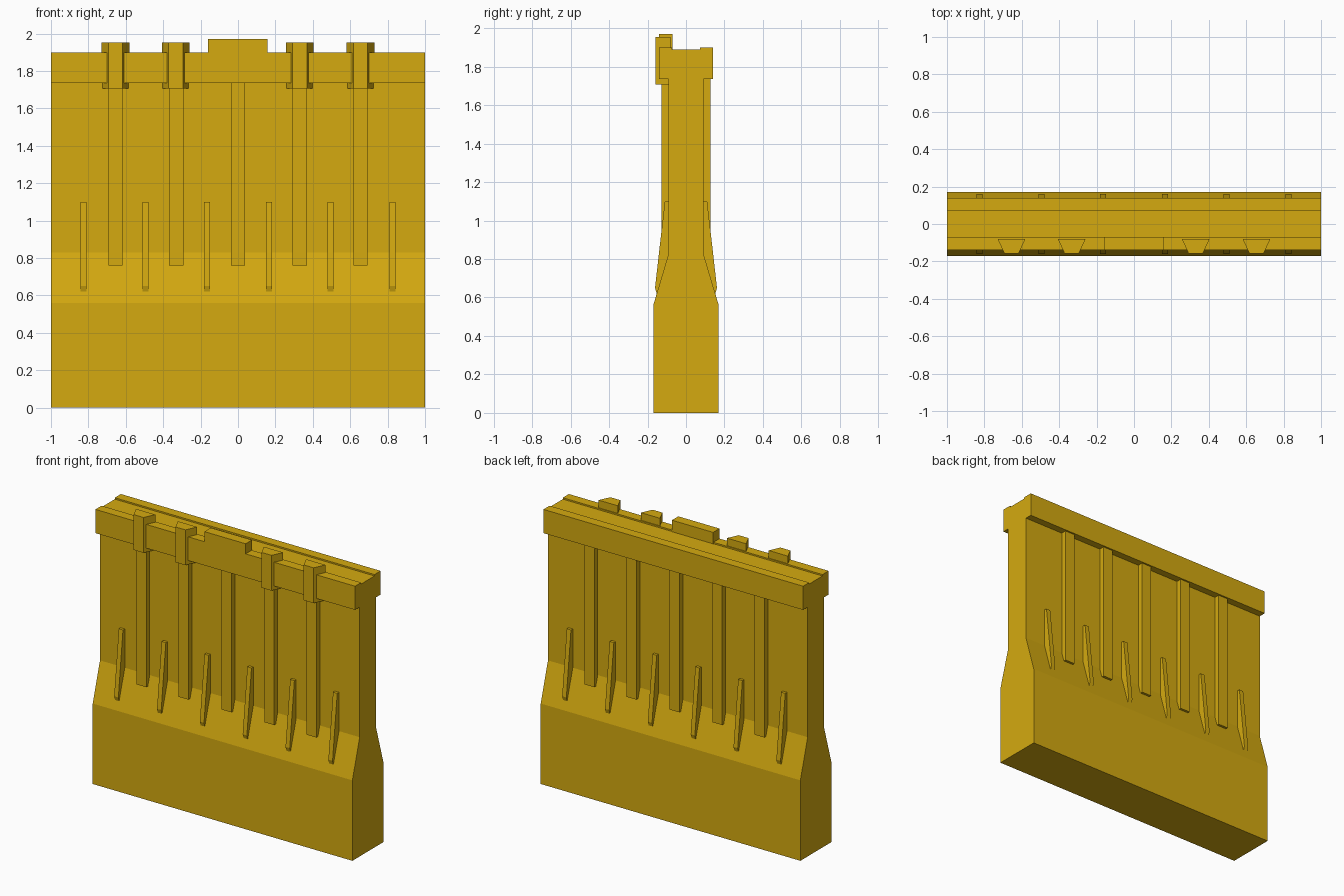
import bpy, bmesh

if "Cube" in bpy.data.objects:
    bpy.data.objects.remove(bpy.data.objects["Cube"])

paint = bpy.data.materials.new("mustard_yellow")
paint.diffuse_color = (0.66, 0.40, 0.005, 1)
paint.use_nodes = True
paint.node_tree.nodes["Principled BSDF"].inputs["Base Color"].default_value = paint.diffuse_color


def prism(name, pts, lo, hi, axis):
    """Extrude an outline: axis 'x' takes (y, z) points, 'z' takes (x, y) points."""
    bm = bmesh.new()

    def place(a, b, t):
        return (t, a, b) if axis == 'x' else (a, b, t)

    face = bm.faces.new([bm.verts.new(place(a, b, lo)) for a, b in pts])
    ext = bmesh.ops.extrude_face_region(bm, geom=[face])
    verts = [v for v in ext["geom"] if isinstance(v, bmesh.types.BMVert)]
    shift = (hi - lo, 0, 0) if axis == 'x' else (0, 0, hi - lo)
    bmesh.ops.translate(bm, verts=verts, vec=shift)
    bmesh.ops.recalc_face_normals(bm, faces=bm.faces[:])
    mesh = bpy.data.meshes.new(name)
    bm.to_mesh(mesh)
    bm.free()
    obj = bpy.data.objects.new(name, mesh)
    mesh.materials.append(paint)
    bpy.context.collection.objects.link(obj)
    return obj


# Wall body: wide foot, sloped shoulder, thin panel, overhanging cap with shallow channel
right = [(0.17, 0), (0.17, 0.56), (0.09, 0.83), (0.09, 1.735),
         (0.14, 1.735), (0.14, 1.9), (0.073, 1.9), (0.073, 1.89)]
left = [(-y, z) for y, z in reversed(right)]
prism("wall_body", right + left, -1, 1, 'x')

# Vertical ribs and tapered buttress fins on both faces
for side, label in ((-1, "front"), (1, "back")):
    for x in (-0.655, -0.33, 0, 0.33, 0.655):
        pts = [(0.08, 0.76), (0.128, 0.76), (0.128, 1.74), (0.08, 1.74)]
        prism(label + "_rib", [(side * y, z) for y, z in pts], x - 0.038, x + 0.038, 'x')
    for x in (-0.825, -0.495, -0.165, 0.165, 0.495, 0.825):
        pts = [(0.08, 1.1), (0.11, 1.1), (0.161, 0.65), (0.152, 0.62), (0.08, 0.8)]
        prism(label + "_fin", [(side * y, z) for y, z in pts], x - 0.016, x + 0.016, 'x')

# Wedge-shaped clips over the front of the cap
for x in (-0.655, -0.333, 0.33, 0.655):
    pts = [(x - 0.074, -0.08), (x - 0.038, -0.158), (x + 0.038, -0.158), (x + 0.074, -0.08)]
    prism("cap_clip", pts, 1.707, 1.953, 'z')

# Raised block in the middle of the front lip
prism("cap_block", [(-0.14, 1.88), (-0.07, 1.88), (-0.07, 1.97), (-0.14, 1.97)],
      -0.16, 0.157, 'x')
